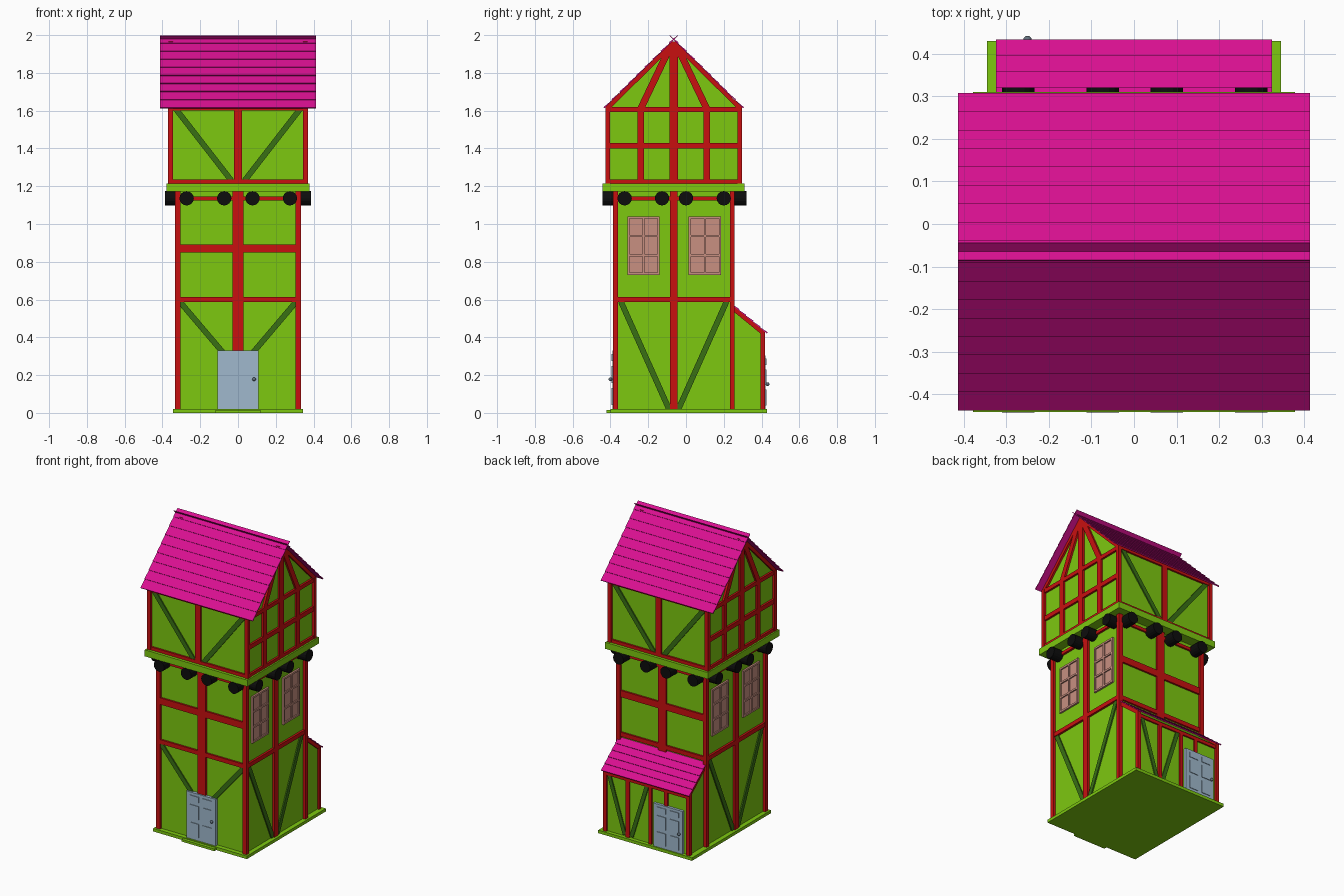
import bpy, bmesh, math
from mathutils import Vector, Matrix

if "Cube" in bpy.data.objects:
    bpy.data.objects.remove(bpy.data.objects["Cube"])

YC = -0.065  # centre line of the tower in y


def material(name, rgb):
    m = bpy.data.materials.new(name)
    m.diffuse_color = (*rgb, 1)
    m.use_nodes = True
    m.node_tree.nodes["Principled BSDF"].inputs["Base Color"].default_value = m.diffuse_color
    return m


GREEN = material("plaster_green", (0.205, 0.58, 0.005))
RED = material("timber_red", (0.58, 0.005, 0.005))
BRACE = material("brace_green", (0.04, 0.16, 0.007))
PINK = material("roof_magenta", (0.69, 0.005, 0.28))
BLACK = material("log_black", (0.004, 0.004, 0.004))
STEEL = material("door_blue_grey", (0.35, 0.485, 0.61))
KNOB = material("knob_grey", (0.12, 0.16, 0.2))
GLASS = material("window_rose", (0.58, 0.28, 0.22))


def finish(name, bm, mat):
    bmesh.ops.recalc_face_normals(bm, faces=bm.faces)
    me = bpy.data.meshes.new(name)
    bm.to_mesh(me)
    bm.free()
    me.materials.append(mat)
    ob = bpy.data.objects.new(name, me)
    bpy.context.collection.objects.link(ob)
    return ob


def extrude_loop(bm, low, high):
    a = [bm.verts.new(p) for p in low]
    b = [bm.verts.new(p) for p in high]
    n = len(a)
    bm.faces.new(a)
    bm.faces.new(b[::-1])
    for i in range(n):
        bm.faces.new((a[i], b[i], b[(i + 1) % n], a[(i + 1) % n]))


def add_box(bm, x0, x1, y0, y1, z0, z1):
    c = ((x0, y0), (x1, y0), (x1, y1), (x0, y1))
    extrude_loop(bm, [(x, y, z0) for x, y in c], [(x, y, z1) for x, y in c])


def boxes(name, mat, *dims):
    bm = bmesh.new()
    for d in dims:
        add_box(bm, *d)
    return finish(name, bm, mat)


def prism(name, profile, hx, mat):
    bm = bmesh.new()
    extrude_loop(bm, [(-hx, y, z) for y, z in profile], [(hx, y, z) for y, z in profile])
    return finish(name, bm, mat)


# A face maps (along, height, outward) to world space
def y_face(y, s):
    return lambda u, v, d: (u, y + s * d, v)


def x_face(x, s):
    return lambda u, v, d: (s * (x + d), u, v)


def beams(name, mat, face, depth, items):
    bm = bmesh.new()
    for u0, v0, u1, v1, w in items:
        t = Vector((u1 - u0, v1 - v0)).normalized() * w / 2
        q = [(u0 - t.y, v0 + t.x), (u0 + t.y, v0 - t.x), (u1 + t.y, v1 - t.x), (u1 - t.y, v1 + t.x)]
        extrude_loop(bm, [face(u, v, -0.01) for u, v in q], [face(u, v, depth) for u, v in q])
    return finish(name, bm, mat)


def both(items, c=0.0):
    return items + [(2 * c - a, b, 2 * c - d, e, w) for a, b, d, e, w in items]


# Base and walls
boxes("base_slab", GREEN, (-0.345, 0.345, -0.40, 0.43, 0, 0.02))
boxes("front_step", GREEN, (-0.12, 0.12, -0.42, -0.39, 0, 0.015))
boxes("tower_wall", GREEN, (-0.315, 0.315, -0.37, 0.24, 0.02, 1.18))
boxes("jetty_slab", GREEN, (-0.378, 0.378, -0.441, 0.31, 1.172, 1.215))
prism("upper_wall", [(-0.41, 1.21), (0.28, 1.21), (0.28, 1.615), (YC, 1.965), (-0.41, 1.615)], 0.355, GREEN)
prism("lean_to_wall", [(0.23, 0.02), (0.405, 0.02), (0.405, 0.425), (0.23, 0.57)], 0.308, GREEN)

# Corner posts
boxes("tower_corner_posts", RED, *[
    (min(s * 0.305, s * 0.333), max(s * 0.305, s * 0.333), y, y + 0.026, 0.02, 1.175)
    for s in (-1, 1) for y in (-0.386, 0.232)])
boxes("upper_corner_posts", RED, *[
    (min(s * 0.345, s * 0.371), max(s * 0.345, s * 0.371), y, y + 0.024, 1.212, 1.618)
    for s in (-1, 1) for y in (-0.426, 0.272)])
boxes("lean_to_corner_posts", RED, *[
    (min(s * 0.294, s * 0.32), max(s * 0.294, s * 0.32), 0.394, 0.418, 0.02, 0.43)
    for s in (-1, 1)])

# Front and back timbers
for nm, y, s, yu in (("front", -0.37, -1, -0.41), ("back", 0.24, 1, 0.28)):
    f, fu = y_face(y, s), y_face(yu, s)
    beams(nm + "_timbers", RED, f, 0.012, [
        (0, 0.33, 0, 1.175, 0.06), (-0.31, 0.87, 0.31, 0.87, 0.044),
        (-0.31, 0.6, 0.31, 0.6, 0.028), (-0.31, 1.135, 0.31, 1.135, 0.02)])
    if s < 0:
        beams(nm + "_braces", BRACE, f, 0.008, both([(0.305, 0.585, 0.08, 0.32, 0.03)]))
    beams(nm + "_upper_timbers", RED, fu, 0.012, [
        (0, 1.215, 0, 1.63, 0.04), (-0.35, 1.225, 0.35, 1.225, 0.022),
        (-0.35, 1.612, 0.35, 1.612, 0.02)])
    beams(nm + "_upper_braces", BRACE, fu, 0.008, both([(0.33, 1.61, 0.035, 1.23, 0.03)]))

# Side timbers, windows and gables
for nm, s in (("left", -1), ("right", 1)):
    f, fu = x_face(0.315, s), x_face(0.355, s)
    beams(nm + "_timbers", RED, f, 0.014, [
        (YC, 0.02, YC, 1.175, 0.042), (-0.37, 0.6, 0.24, 0.6, 0.028), (-0.37, 1.135, 0.24, 1.135, 0.02)])
    beams(nm + "_braces", BRACE, f, 0.008, both([(-0.345, 0.59, -0.09, 0.02, 0.03)], YC))
    beams(nm + "_gable_timbers", RED, fu, 0.013,
          [(YC, 1.215, YC, 1.965, 0.044)]
          + [(-0.41, z, 0.28, z, w) for z, w in ((1.225, 0.022), (1.415, 0.03), (1.606, 0.026))]
          + both([(-0.24, 1.215, -0.24, 1.61, 0.036), (-0.24, 1.61, -0.085, 1.935, 0.036),
                  (-0.418, 1.61, YC, 1.96, 0.022)], YC))
    beams(nm + "_lean_to_rake", RED, x_face(0.308, s), 0.01, [(0.24, 0.56, 0.412, 0.42, 0.022)])
    panes, bars = [], []
    for c in (-0.225, 0.1):
        panes.append((c, 0.735, c, 1.035, 0.16))
        bars += [(c + k * 0.08, 0.73, c + k * 0.08, 1.04, 0.012) for k in (-1, 0, 1)]
        bars += [(c - 0.08, z, c + 0.08, z, 0.012) for z in (0.736, 0.834, 0.936, 1.034)]
    beams(nm + "_window_panes", GLASS, f, 0.004, panes)
    beams(nm + "_window_frames", GLASS, f, 0.012, bars)

# Lean-to back timbers
lf = y_face(0.405, 1)
beams("lean_to_timbers", RED, lf, 0.01, [
    (0.14, 0.02, 0.14, 0.41, 0.026), (-0.14, 0.3, -0.14, 0.41, 0.026), (-0.025, 0.02, -0.025, 0.41, 0.022),
    (-0.3, 0.405, 0.3, 0.405, 0.022)])
beams("lean_to_braces", BRACE, lf, 0.007, [
    (0.28, 0.4, 0.165, 0.03, 0.026), (0.115, 0.03, 0.0, 0.4, 0.026)])


# Roof courses: tilted overlapping planks between two (y, z) points
def roof(name, eave, top, hx, n):
    a, b = Vector(eave), Vector(top)
    step = (b - a) / n
    up = Vector((-step.y, step.x)).normalized()
    if up.y < 0:
        up = -up
    bm = bmesh.new()
    for i in range(n):
        lo, hi = a + step * i, a + step * (i + 1)
        q = [lo, lo + up * 0.008, hi + up * 0.003, hi]
        extrude_loop(bm, [(-hx, *p) for p in q], [(hx, *p) for p in q])
    return finish(name, bm, PINK)


roof("roof_front_slope", (-0.432, 1.612), (-0.043, 1.996), 0.413, 9)
roof("roof_back_slope", (0.302, 1.612), (-0.087, 1.996), 0.413, 9)
roof("lean_to_roof", (0.428, 0.42), (0.24, 0.574), 0.324, 5)


# Round floor logs running through the tower
def logs(name, places, along_x, lo, hi):
    bm = bmesh.new()
    for c in places:
        ring = [(c + 0.038 * math.cos(k * math.tau / 16), 1.136 + 0.038 * math.sin(k * math.tau / 16))
                for k in range(16)]
        e = [[(t, u, v) if along_x else (u, t, v) for u, v in ring] for t in (lo, hi)]
        extrude_loop(bm, *e)
    return finish(name, bm, BLACK)


logs("lengthwise_logs", (-0.272, -0.073, 0.077, 0.275), False, -0.443, 0.32)
logs("crosswise_logs", (-0.325, -0.127, 0.0, 0.2), True, -0.386, 0.386)


# Panelled doors with round knobs
def door(name, face, cx, w, z0, z1, kx, kz):
    h = z1 - z0
    beams(name, STEEL, face, 0.014, [(cx, z0, cx, z1, w)])
    beams(name + "_panels", STEEL, face, 0.018, [
        (cx + k * w * 0.22, z0 + a * h, cx + k * w * 0.22, z0 + b * h, w * 0.3)
        for k in (-1, 1) for a, b in ((0.07, 0.36), (0.45, 0.74), (0.82, 0.94))])
    bm = bmesh.new()
    bmesh.ops.create_uvsphere(bm, u_segments=12, v_segments=8, radius=0.01,
                              matrix=Matrix.Translation(face(kx, kz, 0.024)))
    for p in bm.faces:
        p.smooth = True
    finish(name + "_knob", bm, KNOB)


door("front_door", y_face(-0.376, -1), 0, 0.215, 0.02, 0.33, 0.085, 0.178)
door("back_door", y_face(0.408, 1), -0.163, 0.215, 0.02, 0.305, -0.25, 0.152)
